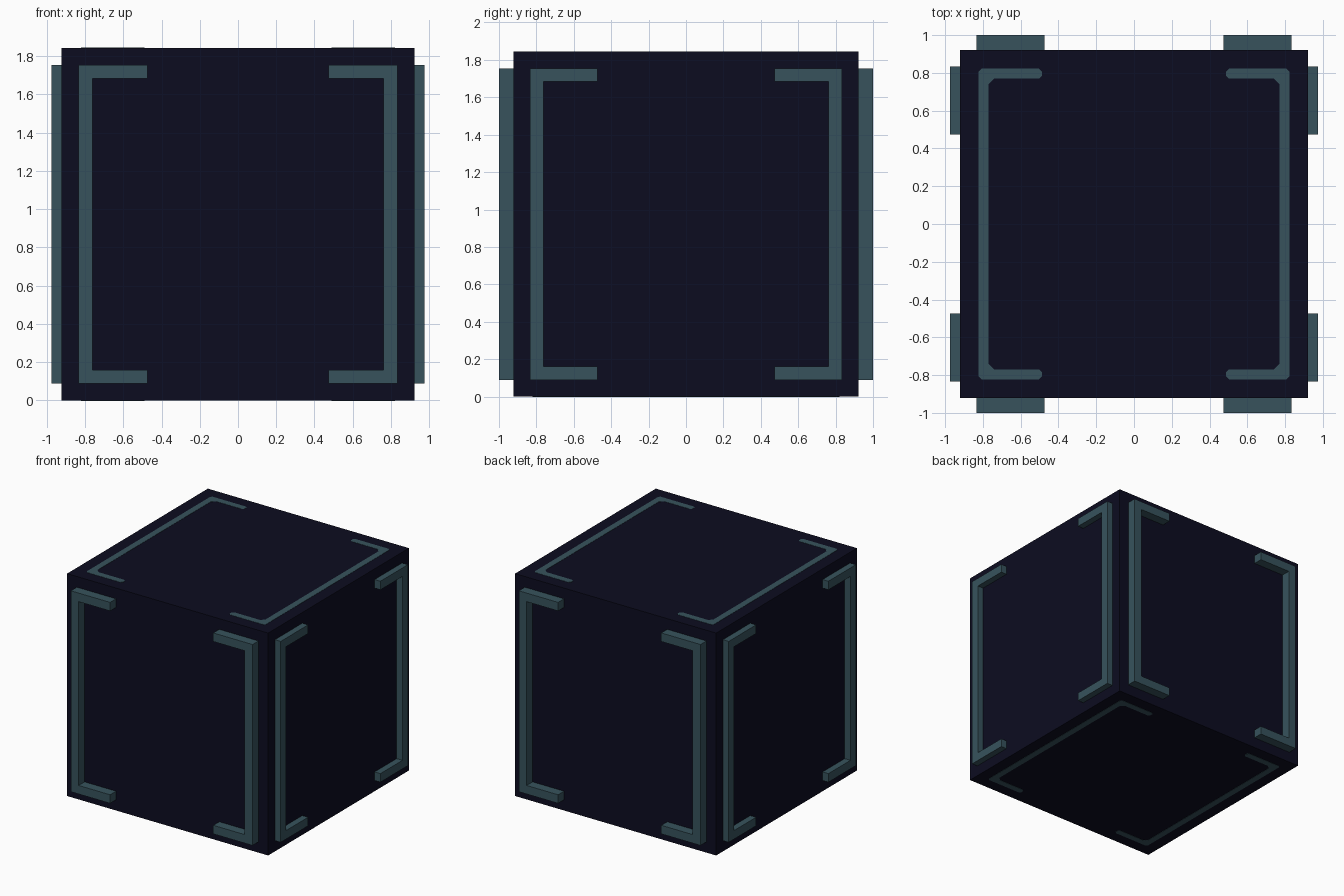
import bpy, bmesh, math
from mathutils import Matrix

if "Cube" in bpy.data.objects:
    bpy.data.objects.remove(bpy.data.objects["Cube"])

HALF = 0.922          # half side of the cube
CZ = HALF             # cube centre height


def material(name, rgb):
    m = bpy.data.materials.new(name)
    m.diffuse_color = (*rgb, 1.0)
    m.use_nodes = True
    m.node_tree.nodes["Principled BSDF"].inputs["Base Color"].default_value = m.diffuse_color
    return m


navy = material("dark navy", (0.0037, 0.0037, 0.0144))
teal = material("muted teal", (0.038, 0.086, 0.108))


def finish(bm, name, mat):
    bmesh.ops.recalc_face_normals(bm, faces=bm.faces)
    me = bpy.data.meshes.new(name)
    bm.to_mesh(me)
    bm.free()
    me.materials.append(mat)
    ob = bpy.data.objects.new(name, me)
    bpy.context.collection.objects.link(ob)
    return ob


def prism(name, profile, depth, matrix, mat):
    """Extrude a 2D outline along local +z, then place it."""
    bm = bmesh.new()
    face = bm.faces.new([bm.verts.new((u, v, 0)) for u, v in profile])
    res = bmesh.ops.extrude_face_region(bm, geom=[face])
    top = [g for g in res["geom"] if isinstance(g, bmesh.types.BMVert)]
    bmesh.ops.translate(bm, verts=top, vec=(0, 0, depth))
    bmesh.ops.transform(bm, matrix=matrix, verts=bm.verts)
    return finish(bm, name, mat)


def mirrored(half):
    """Complete a bracket outline from its upper half."""
    return half + [(u, -v) for u, v in reversed(half)]


# Cube body
bm = bmesh.new()
bmesh.ops.create_cube(bm, size=2 * HALF, matrix=Matrix.Translation((0, 0, CZ)))
finish(bm, "cube_body", navy)

# Raised square brackets on the four sides
O, I, A = 0.833, 0.762, 0.473
bracket = mirrored([(I, I), (A, I), (A, O), (O, O)])
bracket = [(I, I), (A, I), (A, O), (O, O), (O, -O), (A, -O), (A, -I), (I, -I)]
sides = [("front", 0, 1.0), ("right", 90, 0.975), ("back", 180, 1.0), ("left", 270, 0.975)]
SINK = 0.01
for side, angle, reach in sides:
    for hand, flip in (("right", 0), ("left", math.pi)):
        place = (Matrix.Translation((0, 0, CZ))
                 @ Matrix.Rotation(math.radians(angle), 4, 'Z')
                 @ Matrix.Rotation(math.pi / 2, 4, 'X')
                 @ Matrix.Translation((0, 0, HALF - SINK))
                 @ Matrix.Rotation(flip, 4, 'Z'))
        prism(f"{side}_bracket_{hand}", bracket, reach - HALF + SINK, place, teal)

# Thin painted brackets with clipped corners on the top and bottom
o, i, a, c, k = 0.822, 0.769, 0.488, 0.014, 0.028
line = mirrored([(i, i - k), (i - k, i), (a + c, i), (a, i + c), (a, o - c),
                 (a + c, o), (o - c, o), (o, o - c)])
for end, turn in (("top", 0), ("bottom", math.pi)):
    for hand, flip in (("right", 0), ("left", math.pi)):
        place = (Matrix.Translation((0, 0, CZ))
                 @ Matrix.Rotation(turn, 4, 'Y')
                 @ Matrix.Translation((0, 0, HALF - 0.002))
                 @ Matrix.Rotation(flip, 4, 'Z'))
        depth = 0.004
        prism(f"{end}_line_{hand}", line, depth, place, teal)
